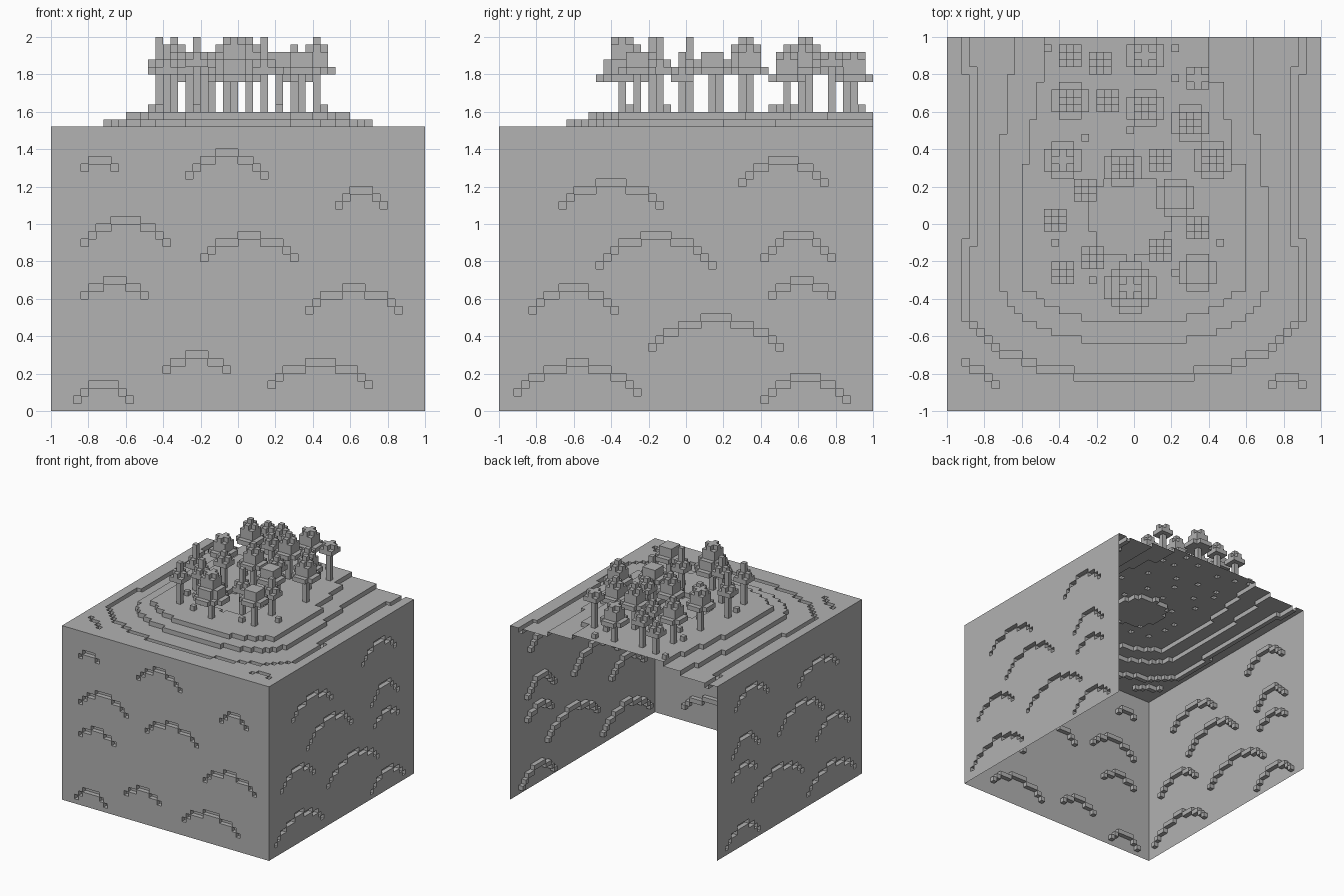
import bpy
import bmesh

CELL = 0.04      # edge of one building block
SIDE = 50        # blocks along each side
WALL = 38        # blocks in the wall height
GROUND = 40      # block level of the plateau

if "Cube" in bpy.data.objects:
    bpy.data.objects.remove(bpy.data.objects["Cube"], do_unlink=True)

stone = bpy.data.materials.new("grey stone")
stone.use_nodes = True
grey = (0.445, 0.445, 0.445, 1)
stone.diffuse_color = grey
stone.node_tree.nodes["Principled BSDF"].inputs["Base Color"].default_value = grey


def make_object(name, quads):
    """Build a flat shaded mesh from quads given in block units."""
    bm = bmesh.new()
    known = {}
    for quad in quads:
        corners = []
        for p in quad:
            if p not in known:
                x, y, z = p
                known[p] = bm.verts.new((x * CELL - 1, y * CELL - 1, z * CELL))
            corners.append(known[p])
        try:
            bm.faces.new(corners)
        except ValueError:
            pass
    mesh = bpy.data.meshes.new(name)
    bm.to_mesh(mesh)
    bm.free()
    mesh.materials.append(stone)
    obj = bpy.data.objects.new(name, mesh)
    bpy.context.collection.objects.link(obj)
    return obj


def make_sheet(name, nu, nv, height, place, holes=()):
    """Stepped sheet: one face per block plus a riser at every step."""
    quads = []

    def add(*points):
        quads.append([place(*p) for p in points])

    for u in range(nu):
        for v in range(nv):
            a, b = u + 1, v + 1
            h = height(u, v)
            if (u, v) not in holes:
                add((u, v, h), (a, v, h), (a, b, h), (u, b, h))
            if a < nu and height(a, v) != h:
                k = height(a, v)
                add((a, v, k), (a, b, k), (a, b, h), (a, v, h))
            if b < nv and height(u, b) != h:
                k = height(u, b)
                add((u, b, k), (u, b, h), (a, b, h), (a, b, k))
    return make_object(name, quads)


def arch_cells(start, row, top, runs):
    """Blocks of a stepped arch: a flat crown with runs falling on both sides."""
    left = start + sum(runs)
    right = left + top
    cells = {(c, row) for c in range(left, right)}
    for run in runs:
        row -= 1
        cells |= {(c, row) for c in range(left - run, left)}
        cells |= {(c, row) for c in range(right, right + run)}
        left, right = left - run, right + run
    return cells


def arch_set(arches):
    return set().union(*(arch_cells(*arch) for arch in arches))


# Arched grooves in the walls: start, crown row, crown width, falling runs
front_grooves = arch_set([
    (4, 33, 3, [1]), (18, 34, 3, [2, 1, 1]), (38, 29, 3, [1, 1]),
    (4, 25, 4, [2, 1, 1]), (20, 23, 3, [3, 1, 1]), (4, 17, 3, [2, 1]),
    (34, 16, 3, [3, 1, 1]), (15, 7, 3, [2, 1]), (29, 6, 4, [3, 1, 1]),
    (3, 3, 4, [1, 1])])
side_grooves = arch_set([
    (8, 30, 4, [3, 1, 1]), (32, 33, 4, [2, 1, 1]), (13, 23, 4, [3, 1, 1, 1]),
    (35, 23, 4, [1, 1, 1]), (4, 16, 4, [2, 1, 1]), (36, 17, 3, [2, 1]),
    (20, 12, 4, [3, 2, 1, 1]), (2, 6, 3, [3, 2, 1, 1]), (35, 4, 4, [2, 1, 1])])

# Walls: front, right and left; the back and the bottom stay open
make_sheet("front_wall", SIDE, WALL,
           lambda u, v: -1 if (u, v) in front_grooves else 0,
           lambda u, v, h: (u, -h, v))
make_sheet("right_wall", SIDE, WALL,
           lambda u, v: -1 if (u, v) in side_grooves else 0,
           lambda u, v, h: (SIDE + h, u, v))
make_sheet("left_wall", SIDE, WALL,
           lambda u, v: -1 if (SIDE - 1 - u, v) in side_grooves else 0,
           lambda u, v, h: (-h, SIDE - u, v))

# Groove around the terraces: a bowl at the front, then the two sides
moat = set()
half_width = 8
for row, run in enumerate([0, 5, 2, 3, 1, 1, 1, 1, 1]):
    y = 4 + row
    for i in range(run or half_width):
        step = half_width + i if run else i
        moat |= {(25 + step, y), (24 - step, y)}
    half_width += run
for y in range(13, SIDE):
    offset = 22 if y < 22 or y > 44 else 21
    moat |= {(25 + offset, y), (24 - offset, y)}
    if y in (22, 45):
        moat |= {(46, y), (47, y), (2, y), (3, y)}

# Short grooves in the front corners
moat |= arch_cells(43, 4, 3, [1])
moat |= {(2, 6), (3, 5), (4, 5), (5, 4), (6, 3)}

# Terraces: first row, left edge, right edge
lower_terrace = [(9, 18, 32), (10, 14, 36), (11, 12, 38), (12, 10, 40),
                 (13, 9, 41), (14, 8, 42), (16, 7, 43), (30, 7, 42),
                 (37, 8, 41), (45, 9, 41)]
upper_terrace = [(12, 18, 32), (13, 15, 35), (14, 13, 37), (15, 12, 38),
                 (16, 10, 40), (33, 11, 38), (39, 12, 37), (44, 13, 35)]


def inside(terrace, x, y):
    rows = [(a, b) for first, a, b in terrace if y >= first]
    return bool(rows) and rows[-1][0] <= x < rows[-1][1]


def in_pond(x, y):
    return (x - 24) ** 2 + (y - 25.5) ** 2 < 31


def ground_height(x, y):
    if (x, y) in moat:
        return WALL - 1
    if in_pond(x, y):
        return GROUND - 1
    return WALL + inside(lower_terrace, x, y) + inside(upper_terrace, x, y)


# Trees: x, y, crown radius, crown base, total height
trees = [
    (24, 16, 3, 4, 10), (26, 47, 2, 4, 8), (26, 40, 2, 5, 10),
    (16, 41, 2, 5, 10), (15, 33, 2, 5, 9), (23, 32, 2, 5, 10),
    (35, 33, 2, 5, 10), (32, 38, 2, 4, 9), (20, 46, 1, 5, 8),
    (33, 44, 1, 6, 8), (16, 47, 1, 4, 7), (21, 41, 1, 5, 8),
    (28, 33, 1, 5, 8), (18, 29, 1, 5, 8), (30, 28, 2, 5, 8),
    (14, 25, 1, 5, 10), (33, 24, 1, 4, 8), (19, 20, 1, 6, 10),
    (28, 21, 1, 5, 10), (15, 18, 1, 5, 9), (33, 18, 2, 5, 8)]
bushes = [(13, 48), (30, 48), (30, 44), (24, 37), (18, 36),
          (14, 22), (36, 22), (19, 17), (30, 18), (15, 39)]


def tree_blocks(x, y, radius, base, top):
    """Single trunk with a stepped crown that narrows into a spire."""
    blocks = {(x, y, GROUND + k) for k in range(top)}
    size, level = radius, base
    while size >= 0.5 and level < top:
        for i in range(-radius, radius + 1):
            for j in range(-radius, radius + 1):
                if i * i + j * j <= size * size + 1:
                    blocks.add((x + i, y + j, GROUND + level))
        size -= 0.5
        level += 1
    return blocks


def block_quads(blocks):
    """Outer faces of a set of blocks, left open where they meet the ground."""
    quads = []
    for block in blocks:
        for axis in range(3):
            for side in (0, 1):
                near = list(block)
                near[axis] += 2 * side - 1
                if tuple(near) in blocks or near[2] < GROUND:
                    continue
                b, c = (axis + 1) % 3, (axis + 2) % 3
                quad = []
                for db, dc in ((0, 0), (1, 0), (1, 1), (0, 1)):
                    p = list(block)
                    p[axis] += side
                    p[b] += db
                    p[c] += dc
                    quad.append(tuple(p))
                quads.append(quad if side else quad[::-1])
    return quads


wood = set().union(*(tree_blocks(*tree) for tree in trees))
make_object("trees", block_quads(wood))
make_object("bushes", block_quads({(x, y, GROUND) for x, y in bushes}))

# Terraced ground, open beneath every trunk and bush
rooted = {tree[:2] for tree in trees} | set(bushes)
make_sheet("terraced_ground", SIDE, SIDE, ground_height,
           lambda u, v, h: (u, v, h), rooted)
